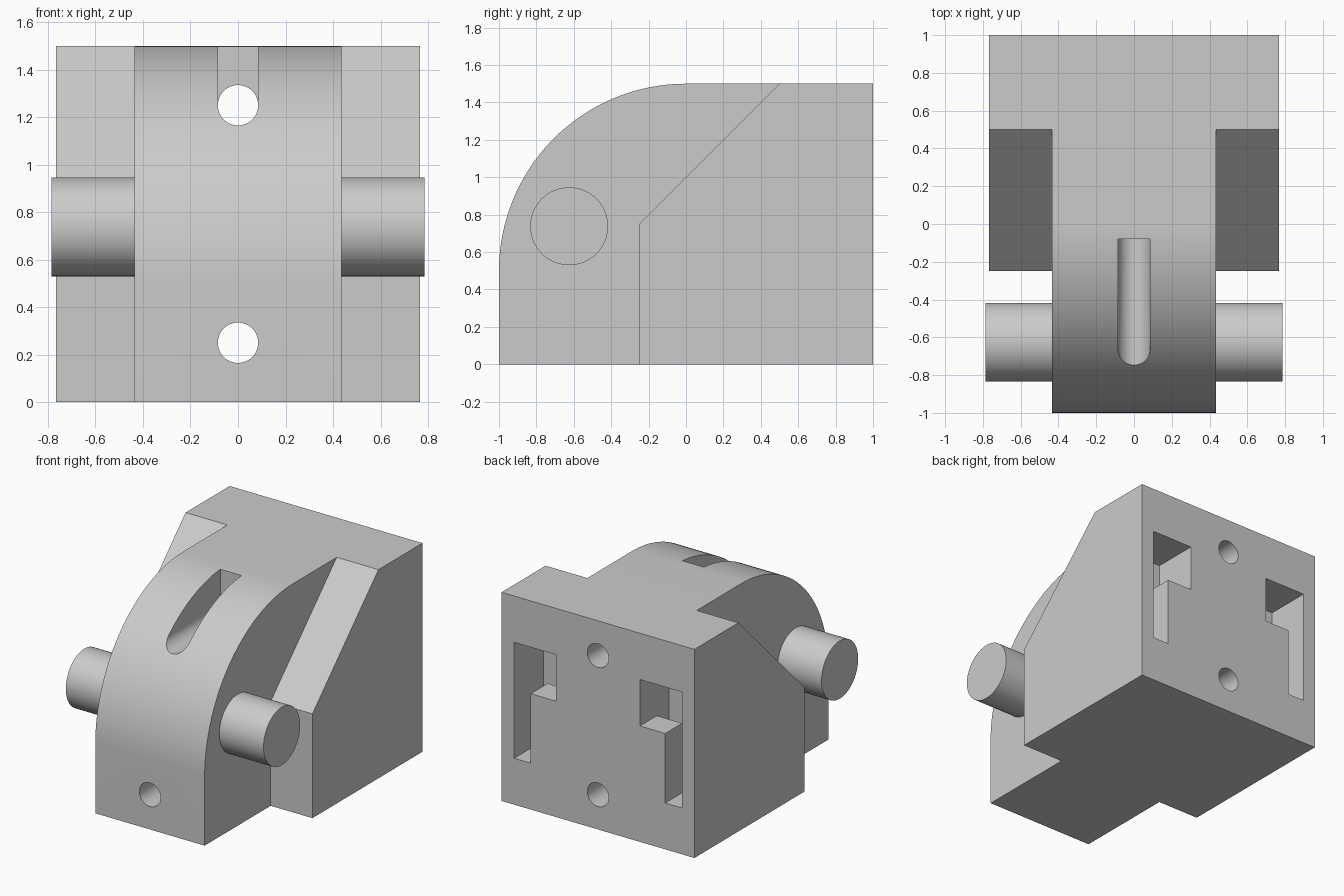
import bpy
import bmesh
from math import cos, sin, pi, radians
from mathutils import Vector

cube = bpy.data.objects.get("Cube")
if cube:
    bpy.data.objects.remove(cube, do_unlink=True)

grey = bpy.data.materials.new("plain grey")
grey.use_nodes = True
tone = (0.6, 0.6, 0.6, 1)
grey.diffuse_color = tone
grey.node_tree.nodes["Principled BSDF"].inputs["Base Color"].default_value = tone

HALF_WIDTH, CORE_HALF = 0.767, 0.435
HOLE_RADIUS, HOLE_HEIGHTS = 0.085, (0.25, 1.25)


def prism(name, profile, axis, start, end):
    """Extrude a 2D outline along x (outline is y, z) or along y (outline is x, z)."""
    def place(p, d):
        return Vector((d, *p)) if axis == "x" else Vector((p[0], d, p[1]))
    bm = bmesh.new()
    face = bm.faces.new([bm.verts.new(place(p, start)) for p in profile])
    grown = bmesh.ops.extrude_face_region(bm, geom=[face])["geom"]
    shift = place((0, 0), end - start)
    bmesh.ops.translate(bm, vec=shift, verts=[g for g in grown if isinstance(g, bmesh.types.BMVert)])
    bmesh.ops.recalc_face_normals(bm, faces=bm.faces)
    mesh = bpy.data.meshes.new(name)
    bm.to_mesh(mesh)
    bm.free()
    mesh.materials.append(grey)
    obj = bpy.data.objects.new(name, mesh)
    bpy.context.collection.objects.link(obj)
    return obj


def circle(a, b, radius, count=48):
    return [(a + radius * cos(2 * pi * i / count), b + radius * sin(2 * pi * i / count))
            for i in range(count)]


def rect(a0, a1, b0, b1):
    return [(a0, b0), (a1, b0), (a1, b1), (a0, b1)]


def activate(obj):
    bpy.ops.object.select_all(action="DESELECT")
    obj.select_set(True)
    bpy.context.view_layer.objects.active = obj


def cut(target, cutter):
    cutter.hide_render = True
    mod = target.modifiers.new("cut", "BOOLEAN")
    mod.operation, mod.solver, mod.object = "DIFFERENCE", "EXACT", cutter
    activate(target)
    bpy.ops.object.modifier_apply(modifier=mod.name)
    bpy.data.objects.remove(cutter, do_unlink=True)


def smooth(obj):
    activate(obj)
    bpy.ops.object.shade_smooth_by_angle(angle=radians(30))


# Housing: block with a quarter-round front
arc = [(-sin(t), 0.5 + cos(t)) for t in (pi / 2 * i / 40 for i in range(41))]
housing = prism("housing", arc + [(-1, 0), (1, 0), (1, 1.5)], "x", -HALF_WIDTH, HALF_WIDTH)

# Cut both sides back to leave sloped shoulders
shoulder_cut = [(-0.25, -0.1), (-0.25, 0.75), (0.6, 1.6), (-1.1, 1.6), (-1.1, -0.1)]
for side in (-1, 1):
    cut(housing, prism("shoulder_cutter", shoulder_cut, "x", side * CORE_HALF, side * 0.9))

# Bolt holes from front to back, and the slot opening above the upper one
for height in HOLE_HEIGHTS:
    cut(housing, prism("hole_cutter", circle(0, height, HOLE_RADIUS), "y", -1.2, 1.2))
cut(housing, prism("slot_cutter", rect(-HOLE_RADIUS, HOLE_RADIUS, HOLE_HEIGHTS[1], 1.7),
                   "y", -1.2, -0.08))

# Hook pockets in the back: a hidden cavity behind an L-shaped opening
opening = [(0.333, 1.167), (0.333, 0.833), (0.535, 0.833),
           (0.535, 0.333), (0.667, 0.333), (0.667, 1.167)]
cavity = rect(0.333, 0.667, 0.333, 1.167)
for side in (-1, 1):
    for outline, start, end in ((cavity, 0.667, 0.807), (opening, 0.74, 1.1)):
        cut(housing, prism("pocket_cutter", [(side * x, z) for x, z in outline], "y", start, end))
smooth(housing)

# Pivot pegs on both sides
for name, side in (("left_peg", 1), ("right_peg", -1)):
    smooth(prism(name, circle(-0.625, 0.738, 0.208, 64), "x", side * CORE_HALF, side * 0.786))
